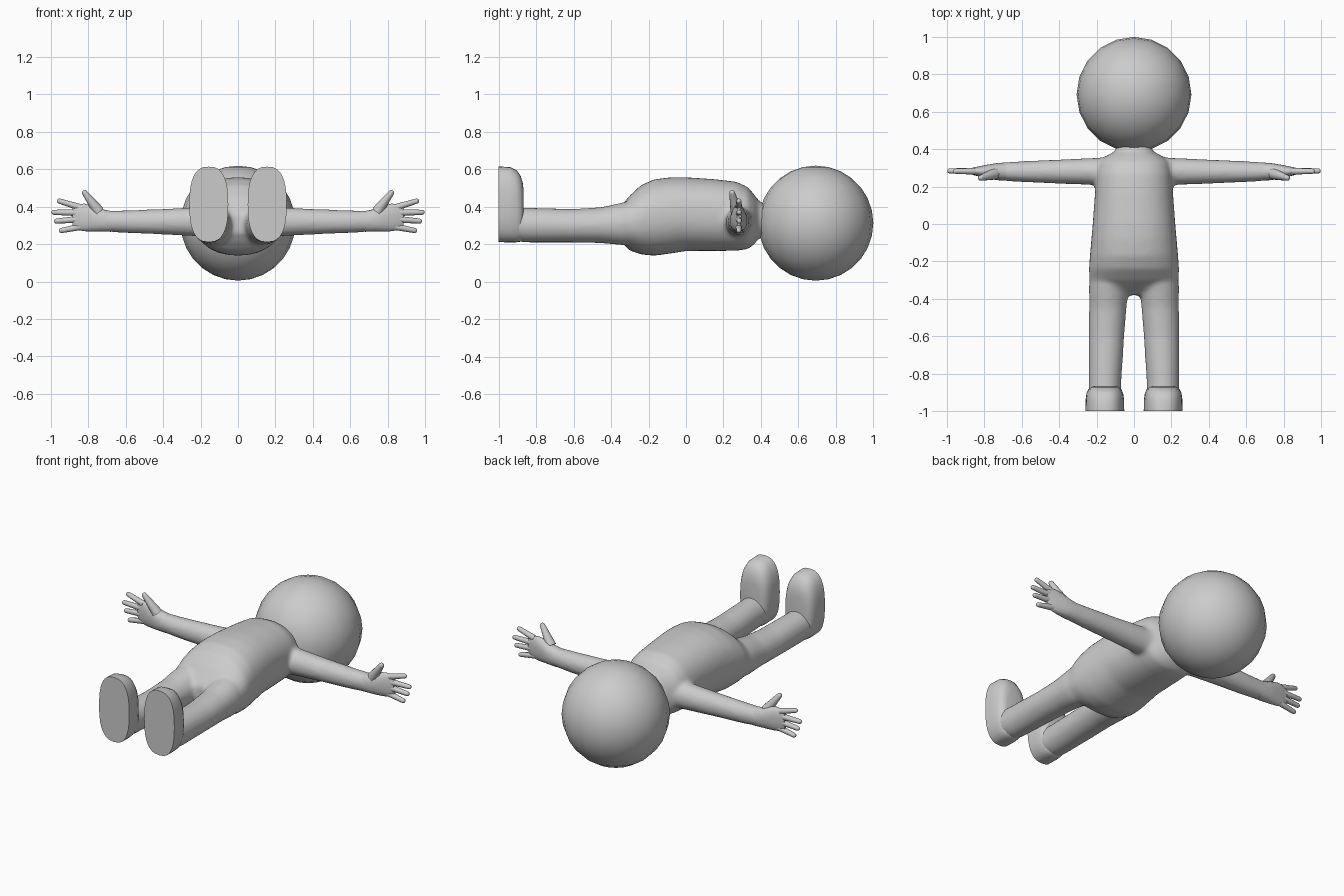
import bpy, bmesh, math
from mathutils import Vector

cube = bpy.data.objects.get("Cube")
if cube:
    bpy.data.objects.remove(cube, do_unlink=True)

X, Y, Z = Vector((1, 0, 0)), Vector((0, 1, 0)), Vector((0, 0, 1))


def loft(bm, rings, u, v, power=2.0, sides=24):
    """Skin closed superellipse rings given as (centre, radius_u, radius_v)."""
    def curve(t):
        return math.copysign(abs(t) ** (2 / power), t)
    loops = []
    for centre, ru, rv in rings:
        loop = []
        for i in range(sides):
            a = math.tau * i / sides
            loop.append(bm.verts.new(centre + u * ru * curve(math.cos(a))
                                     + v * rv * curve(math.sin(a))))
        loops.append(loop)
    faces = [bm.faces.new(loops[0]), bm.faces.new(loops[-1])]
    for a, b in zip(loops, loops[1:]):
        for i in range(sides):
            j = (i + 1) % sides
            faces.append(bm.faces.new((a[i], a[j], b[j], b[i])))
    bmesh.ops.recalc_face_normals(bm, faces=faces)


def digit(bm, start, end, r0, r1):
    """Tapered finger with a rounded tip."""
    start, end = Vector(start), Vector(end)
    d = (end - start).normalized()
    u = d.cross(Y).normalized()
    v = d.cross(u)
    base = end - d * r1
    rings = [(start, r0, r0), (base, r1, r1)]
    for deg in (30, 55, 80):
        a = math.radians(deg)
        r = r1 * math.cos(a)
        rings.append((base + d * r1 * math.sin(a), r, r))
    loft(bm, rings, u, v, sides=12)


def finish(bm, name, angle=60):
    mesh = bpy.data.meshes.new(name)
    bm.to_mesh(mesh)
    bm.free()
    ob = bpy.data.objects.new(name, mesh)
    bpy.context.collection.objects.link(ob)
    bpy.ops.object.select_all(action='DESELECT')
    ob.select_set(True)
    bpy.context.view_layer.objects.active = ob
    bpy.ops.object.shade_smooth_by_angle(angle=math.radians(angle))
    return ob


def spans(axis, rows):
    """Rows of (along, across centre, across radius, low z, high z) to rings."""
    across = X if axis is Y else Y
    return [(axis * p + across * c + Z * (lo + hi) / 2, r, (hi - lo) / 2)
            for p, c, r, lo, hi in rows]


# Torso, arms and legs, fused into one soft skin
TORSO = [(.43, 0, .09, .25, .41), (.39, 0, .10, .23, .43),
         (.36, 0, .155, .195, .47), (.33, 0, .19, .173, .505),
         (.27, 0, .203, .165, .533), (.15, 0, .21, .163, .547),
         (0, 0, .221, .163, .557), (-.08, 0, .228, .15, .557),
         (-.17, 0, .236, .138, .546), (-.24, 0, .241, .145, .515),
         (-.30, 0, .238, .165, .46), (-.345, 0, .2, .21, .405),
         (-.38, 0, .12, .26, .36)]
ARM = [(.1, .283, .08, .24, .41), (.2, .281, .073, .24, .40),
       (.4, .28, .065, .251, .388), (.6, .28, .056, .259, .381),
       (.74, .28, .047, .268, .38)]
LEG = [(-.2, .125, .10, .2, .43), (-.33, .134, .107, .193, .425),
       (-.45, .14, .1, .205, .398), (-.6, .147, .095, .208, .388),
       (-.85, .155, .087, .208, .395), (-.95, .155, .086, .22, .4)]


def mirrored(rings, s):
    return [(Vector((s * c.x, c.y, c.z)), a, b) for c, a, b in rings]


bm = bmesh.new()
loft(bm, spans(Y, TORSO), X, Z, 2.25, 40)
for s in (1, -1):
    loft(bm, mirrored(spans(X, ARM), s), Y, Z)
    loft(bm, mirrored(spans(Y, LEG), s), X, Z)
body = finish(bm, "body")
remesh = body.modifiers.new("Fuse", 'REMESH')
remesh.mode = 'VOXEL'
remesh.voxel_size = 0.012
remesh.use_smooth_shade = True
soften = body.modifiers.new("Soften", 'SMOOTH')
soften.factor = 0.5
soften.iterations = 10

# Head
bm = bmesh.new()
bmesh.ops.create_uvsphere(bm, u_segments=20, v_segments=14, radius=.307)
bmesh.ops.translate(bm, verts=bm.verts, vec=(0, .693, .312))
finish(bm, "head")

# Hands and feet
PALM = [(.68, .28, .047, .266, .377), (.73, .28, .046, .267, .387),
        (.78, .28, .038, .267, .407), (.82, .281, .029, .269, .416),
        (.86, .282, .02, .276, .415), (.885, .283, .012, .295, .4)]
FINGERS = [((.85, .282, .398), (.968, .282, .434)),
           ((.86, .282, .368), (.998, .284, .370)),
           ((.86, .282, .332), (.984, .284, .322)),
           ((.84, .282, .293), (.957, .282, .27))]
FOOT = [(-1, .156, .104, .211, .614), (-.94, .156, .103, .209, .612),
        (-.905, .156, .098, .21, .595), (-.883, .156, .088, .213, .565),
        (-.872, .156, .074, .222, .53), (-.867, .156, .055, .24, .49)]

for side, s in (("left", 1), ("right", -1)):
    bm = bmesh.new()
    loft(bm, mirrored(spans(X, PALM), s), Y, Z, 2.2)
    for a, b in FINGERS:
        digit(bm, (s * a[0], *a[1:]), (s * b[0], *b[1:]), .018, .0135)
    digit(bm, (s * .745, .268, .375), (s * .828, .244, .486), .031, .0155)
    finish(bm, side + "_hand")

    bm = bmesh.new()
    loft(bm, mirrored(spans(Y, FOOT), s), X, Z, 2.6, 32)
    finish(bm, side + "_foot")
